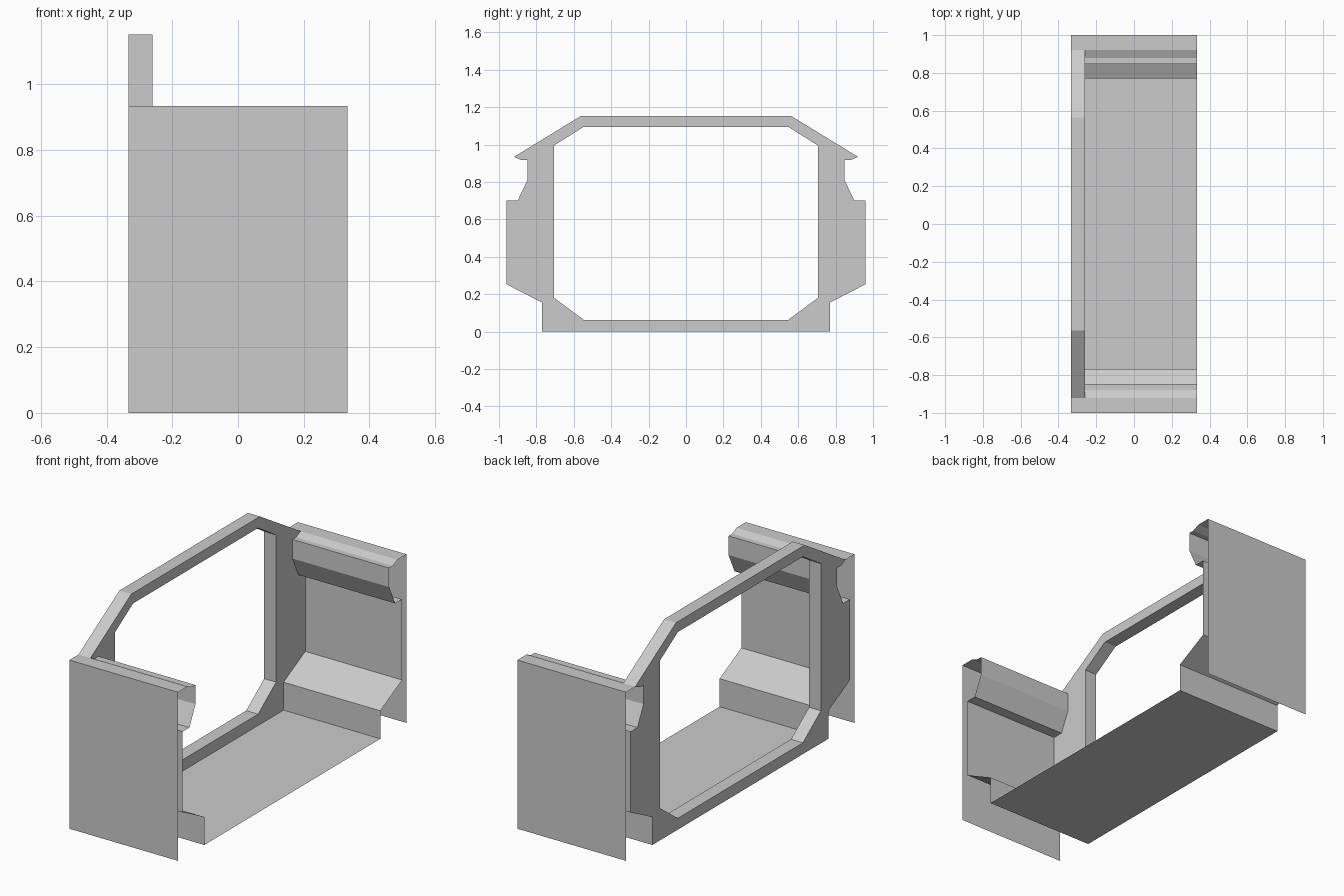
import bpy
import bmesh

if "Cube" in bpy.data.objects:
    bpy.data.objects.remove(bpy.data.objects["Cube"], do_unlink=True)

GREY = (0.6, 0.6, 0.6, 1.0)
mat = bpy.data.materials.new("plain grey")
mat.use_nodes = True
mat.diffuse_color = GREY
for node in mat.node_tree.nodes:
    if node.type == "BSDF_PRINCIPLED":
        node.inputs["Base Color"].default_value = GREY

X_BACK, X_FRAME, X_END = -0.333, -0.26, 0.333
TOP = 0.934

# Half profiles as (y, z), running from the bottom upward
TRAY = [(0.77, 0), (0.77, 0.155), (0.96, 0.253), (0.96, 0.70), (0.90, 0.70),
        (0.848, 0.81), (0.848, 0.916), (0.88, 0.916), (0.92, TOP)]
ROOF = [(0.563, 1.152)]
OPENING = [(0.547, 0.063), (0.705, 0.18), (0.705, 0.995), (0.547, 1.094)]
PANEL = [(0.92, TOP), (1.0, TOP), (1.0, 0)]


def mirrored(half):
    """Same points on the other side, in reverse order."""
    return [(-y, z) for y, z in reversed(half)]


def finish(name, bm):
    mesh = bpy.data.meshes.new(name)
    bm.to_mesh(mesh)
    bm.free()
    mesh.materials.append(mat)
    obj = bpy.data.objects.new(name, mesh)
    bpy.context.collection.objects.link(obj)
    return obj


def sheet(name, path, x0, x1):
    """Thin folded sheet: an open path swept along x."""
    bm = bmesh.new()
    rows = [[bm.verts.new((x, y, z)) for y, z in path] for x in (x0, x1)]
    for i in range(len(path) - 1):
        bm.faces.new((rows[0][i], rows[1][i], rows[1][i + 1], rows[0][i + 1]))
    return finish(name, bm)


def ring(name, loops, x0, x1):
    """Solid plate with a hole: outlines filled, then extruded along x."""
    bm = bmesh.new()
    edges = []
    for loop in loops:
        vs = [bm.verts.new((x0, y, z)) for y, z in loop]
        edges += [bm.edges.new((vs[i - 1], vs[i])) for i in range(len(vs))]
    bmesh.ops.triangle_fill(bm, edges=edges, use_beauty=True)
    out = bmesh.ops.extrude_face_region(bm, geom=bm.faces[:], use_keep_orig=True)
    moved = [g for g in out["geom"] if isinstance(g, bmesh.types.BMVert)]
    bmesh.ops.translate(bm, verts=moved, vec=(x1 - x0, 0, 0))
    bmesh.ops.recalc_face_normals(bm, faces=bm.faces[:])
    bmesh.ops.dissolve_limit(bm, angle_limit=0.01, verts=bm.verts[:], edges=bm.edges[:])
    return finish(name, bm)


# End frame with the large eight-sided opening
outline = TRAY + ROOF
ring("end_frame", [outline + mirrored(outline), OPENING + mirrored(OPENING)],
     X_BACK, X_FRAME)

# Folded tray: rail, wall, step and floor in one sheet
sheet("folded_tray", mirrored(TRAY) + TRAY, X_FRAME, X_END)

# Outer side panels with a flat top lip
sheet("left_panel", PANEL, X_BACK, X_END)
sheet("right_panel", mirrored(PANEL), X_BACK, X_END)
